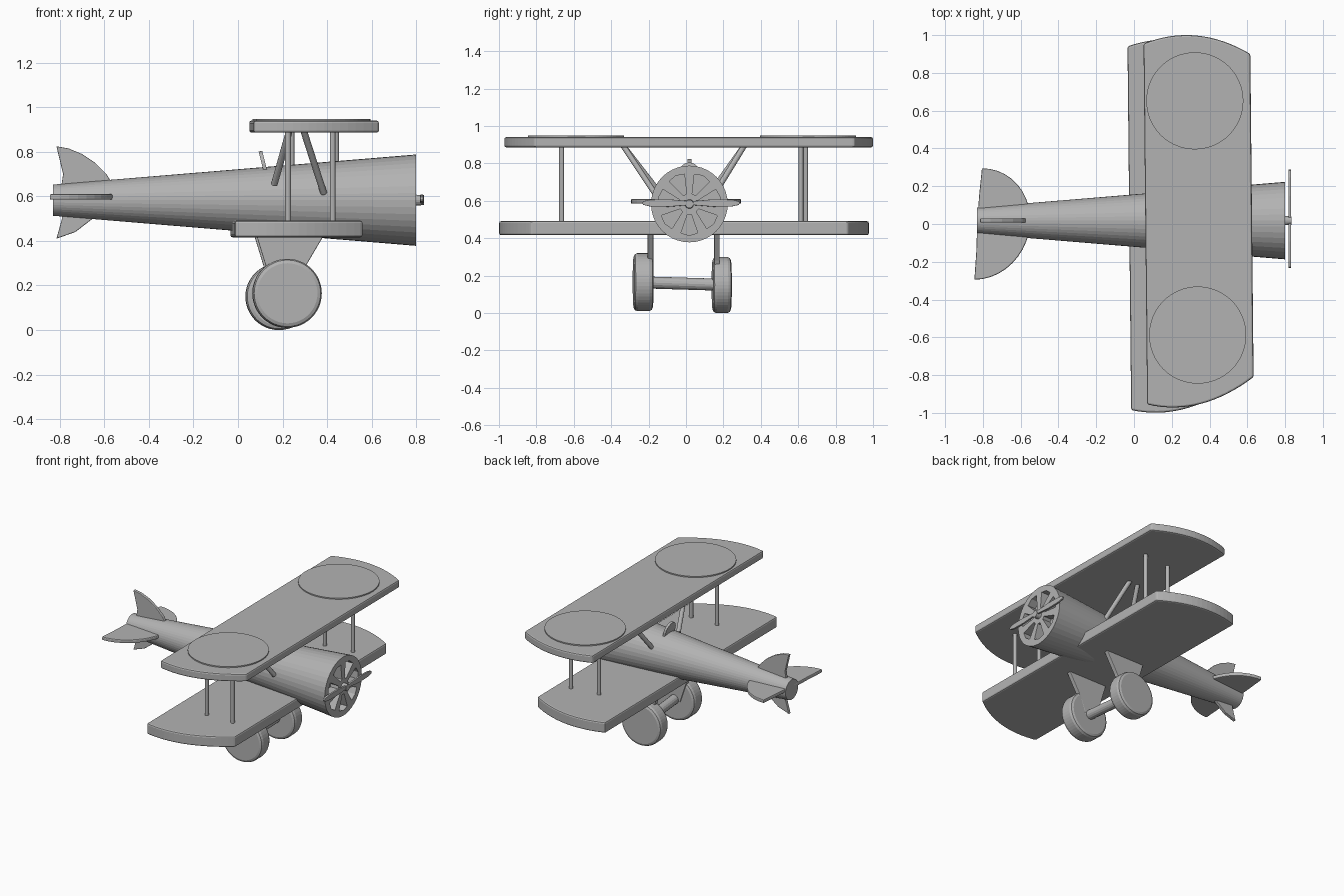
import bpy, bmesh, math
from mathutils import Vector

if "Cube" in bpy.data.objects:
    bpy.data.objects.remove(bpy.data.objects["Cube"], do_unlink=True)

grey = bpy.data.materials.new("plain_grey")
grey.use_nodes = True
grey.diffuse_color = (0.45, 0.45, 0.45, 1)
grey.node_tree.nodes["Principled BSDF"].inputs["Base Color"].default_value = (0.45, 0.45, 0.45, 1)


def finish(name, bm, bevel=0):
    bmesh.ops.recalc_face_normals(bm, faces=bm.faces)
    mesh = bpy.data.meshes.new(name)
    bm.to_mesh(mesh)
    bm.free()
    mesh.materials.append(grey)
    obj = bpy.data.objects.new(name, mesh)
    bpy.context.collection.objects.link(obj)
    if bevel:
        mod = obj.modifiers.new("soft_edge", 'BEVEL')
        mod.width, mod.segments = bevel, 2
        mod.limit_method, mod.angle_limit = 'ANGLE', math.radians(50)
    return obj


def rod(name, a, b, r1, r2=None, sides=12, bevel=0):
    """Round bar or tapered tube between two points."""
    a, b = Vector(a), Vector(b)
    bm = bmesh.new()
    bmesh.ops.create_cone(bm, cap_ends=True, segments=sides, radius1=r1,
                          radius2=r1 if r2 is None else r2, depth=(b - a).length)
    turn = (b - a).to_track_quat('Z', 'Y').to_matrix().to_4x4()
    turn.translation = (a + b) / 2
    bm.transform(turn)
    return finish(name, bm, bevel)


def prism(bm, points, axis, low, high):
    """Extrude a flat outline along one axis."""
    def place(p, d):
        p = list(p)
        p.insert("xyz".index(axis), d)
        return p
    face = bm.faces.new([bm.verts.new(place(p, low)) for p in points])
    top = bmesh.ops.extrude_face_region(bm, geom=[face])["geom"]
    shift = Vector(place((0, 0), high - low))
    for v in top:
        if isinstance(v, bmesh.types.BMVert):
            v.co += shift


def plate(name, points, axis, low, high, bevel=0):
    bm = bmesh.new()
    prism(bm, points, axis, low, high)
    return finish(name, bm, bevel)


def wing(name, back, front, left_tip, right_tip, low, high):
    """Straight wing with bowed tips; tips give y at the trailing and leading edge."""
    def tip(ends, skew):
        pts = []
        for i in range(17):
            t = i / 16
            y = ends[0] + (ends[1] - ends[0]) * t + 0.28 * t * (1 - t) * skew
            x = back + (front - back) * t - 0.01 * y
            pts.append((x, y))
        return pts
    outline = tip(left_tip, 1) + tip(right_tip, -1)[::-1]
    return plate(name, outline, 'z', low, high, 0.01)


# Fuselage with radial openings in the nose
CY, CZ = 0.018, 0.583
fuselage = rod("fuselage", (-0.83, CY, CZ), (0.8, CY, CZ), 0.07, 0.205, 40)
bm = bmesh.new()
for k in range(7):
    a = -math.pi / 2 + k * math.tau / 7
    c, s = math.cos(a), math.sin(a)
    wedge = [(0.055, -0.01), (0.155, -0.045), (0.168, 0), (0.155, 0.045), (0.055, 0.01)]
    prism(bm, [(CY + r * c - w * s, CZ + r * s + w * c) for r, w in wedge], 'x', 0.74, 0.9)
cutter = finish("nose_cutter", bm)
cutter.hide_render = True
cut = fuselage.modifiers.new("nose_openings", 'BOOLEAN')
cut.operation, cut.object, cut.solver = 'DIFFERENCE', cutter, 'EXACT'
bpy.context.view_layer.objects.active = fuselage
bpy.ops.object.modifier_apply(modifier=cut.name)
bpy.data.objects.remove(cutter, do_unlink=True)

# Propeller
rod("propeller_hub", (0.79, CY, CZ), (0.835, CY, CZ), 0.025, 0.022, 16)
blade = [(0, 0.01), (0.12, 0.02), (0.22, 0.018), (0.255, 0.01), (0.262, 0)]
half = blade + [(y, -z) for y, z in blade[-2::-1]]
for name, side in (("propeller_blade_back", 1), ("propeller_blade_front", -1)):
    plate(name, [(0.027 + y * side, CZ + 0.005 + z) for y, z in half],
          'x', 0.818, 0.832, 0.003)

# Wings and raised discs
wing("upper_wing", 0.06, 0.625, (0.955, 0.90), (-0.955, -0.81), 0.886, 0.94)
wing("lower_wing", -0.025, 0.55, (0.94, 0.865), (-0.985, -0.83), 0.416, 0.491)
rod("wing_disc_back", (0.322, 0.652, 0.93), (0.322, 0.652, 0.948), 0.257, sides=64)
rod("wing_disc_front", (0.337, -0.588, 0.93), (0.337, -0.588, 0.948), 0.257, sides=64)

# Upright wing struts
for name, x, y in (("strut_front_a", 0.225, -0.665), ("strut_front_b", 0.425, -0.665),
                   ("strut_back_a", 0.24, 0.615), ("strut_back_b", 0.44, 0.64)):
    rod(name, (x, y, 0.47), (x, y, 0.9), 0.013)

# Slanted struts from the fuselage to the upper wing
for name, outer, inner in (("front", -0.34, -0.15), ("back", 0.315, 0.14)):
    rod("slant_strut_rear_" + name, (0.232, outer, 0.9), (0.163, inner, 0.655), 0.015)
    rod("slant_strut_nose_" + name, (0.293, outer, 0.9), (0.385, inner, 0.615), 0.015)

# Small windscreen
rim = [(0.055 * math.cos(i * math.pi / 10), 0.06 * math.sin(i * math.pi / 10)) for i in range(11)]
screen = plate("windscreen", [(-0.055, -0.05)] + rim[::-1] + [(0.055, -0.05)], 'x', -0.008, 0.008)
screen.location = (0.115, CY, 0.745)
screen.rotation_euler.y = math.radians(-14)

# Tail surfaces
fin = [(-0.815, 0.825), (-0.76, 0.815), (-0.70, 0.79), (-0.64, 0.75), (-0.59, 0.70),
       (-0.56, 0.65), (-0.552, 0.60), (-0.60, 0.54), (-0.665, 0.49), (-0.73, 0.44),
       (-0.815, 0.41), (-0.79, 0.50), (-0.80, 0.60), (-0.785, 0.70)]
plate("tail_fin", fin, 'y', 0.008, 0.03, 0.004)
arc = [(-0.825 + 0.275 * math.cos(a) + 0.02 * math.sin(a), 0.295 * math.sin(a))
       for a in (math.radians(d) for d in range(-90, 91, 9))]
plate("tailplane", arc + [(-0.82, 0.15), (-0.83, 0), (-0.835, -0.15)], 'z', 0.585, 0.61, 0.006)

# Undercarriage
rod("axle", (0.215, -0.2, 0.163), (0.19, 0.16, 0.152), 0.032, sides=16)
rod("wheel_front", (0.222, -0.28, 0.165), (0.218, -0.178, 0.165), 0.155, sides=48, bevel=0.02)
rod("wheel_back", (0.182, 0.24, 0.15), (0.186, 0.142, 0.15), 0.15, sides=48, bevel=0.02)
leg = [(0.075, 0.45), (0.13, 0.27), (0.17, 0.15), (0.25, 0.15), (0.30, 0.28), (0.40, 0.45)]
plate("leg_front", leg, 'y', -0.205, -0.175, 0.004)
plate("leg_back", [(x - 0.01, z) for x, z in leg], 'y', 0.15, 0.18, 0.004)
